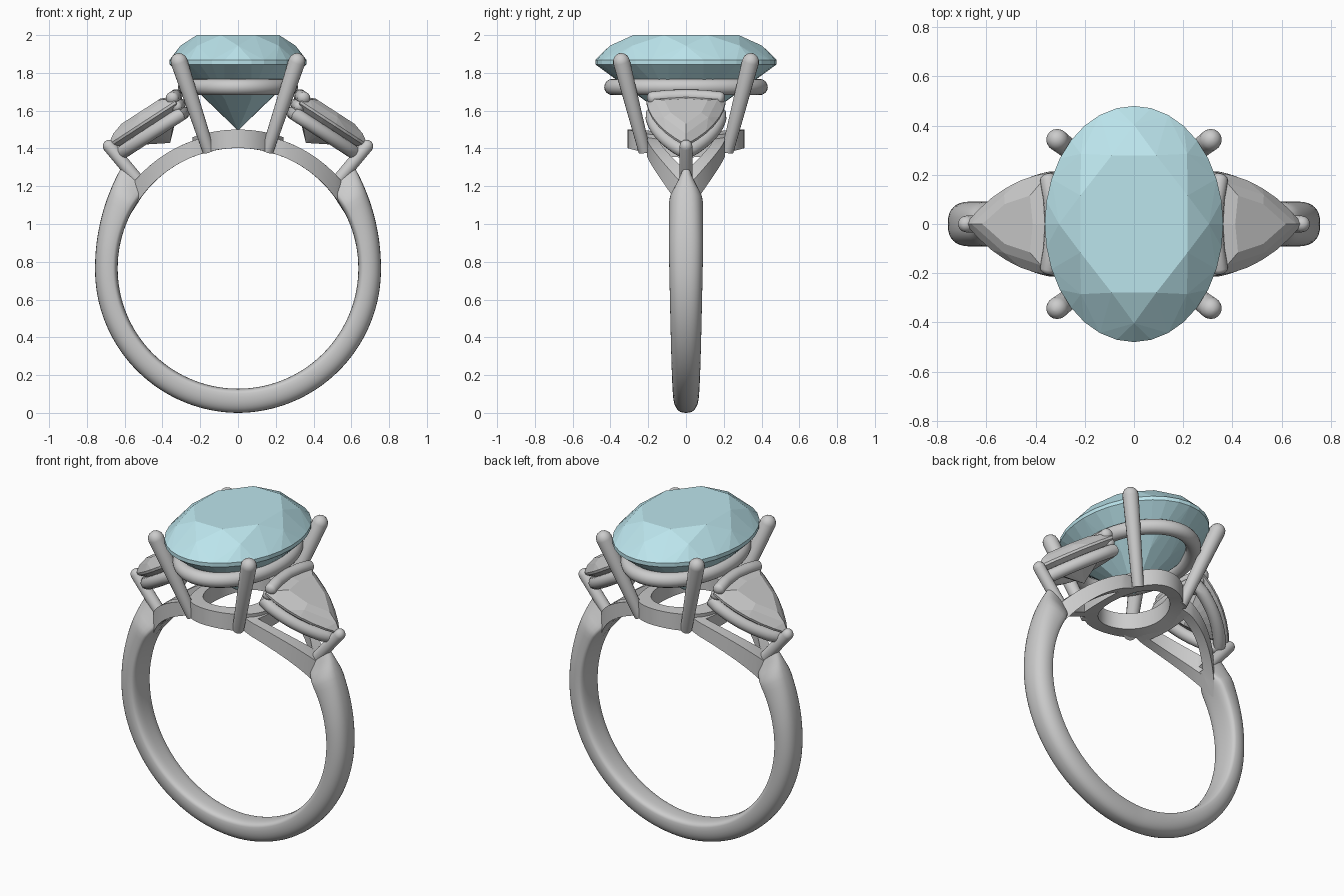
import bpy, bmesh
from math import sin, cos, pi, sqrt, radians, copysign
from mathutils import Vector as V

if "Cube" in bpy.data.objects:
    bpy.data.objects.remove(bpy.data.objects["Cube"])

ZC, RI = 0.765, 0.637          # finger hole centre height and radius


def finish(name, bm, mirror=(False, False), smooth=True):
    bmesh.ops.recalc_face_normals(bm, faces=bm.faces)
    me = bpy.data.meshes.new(name)
    bm.to_mesh(me)
    bm.free()
    ob = bpy.data.objects.new(name, me)
    bpy.context.collection.objects.link(ob)
    if any(mirror):
        m = ob.modifiers.new("Mirror", 'MIRROR')
        m.use_axis = (mirror[0], mirror[1], False)
        m.use_mirror_merge = False
    if smooth:
        bpy.ops.object.select_all(action='DESELECT')
        ob.select_set(True)
        bpy.context.view_layer.objects.active = ob
        bpy.ops.object.shade_smooth_by_angle(angle=radians(40))
    return ob


def loft(name, rings, closed=False, mirror=(False, False)):
    bm = bmesh.new()
    rows = [[bm.verts.new(p) for p in r] for r in rings]
    n = len(rows[0])
    for i in range(len(rows) if closed else len(rows) - 1):
        a, b = rows[i], rows[(i + 1) % len(rows)]
        for j in range(n):
            k = (j + 1) % n
            bm.faces.new((a[j], a[k], b[k], b[j]))
    if not closed:
        bm.faces.new(rows[0])
        bm.faces.new(rows[-1])
    return finish(name, bm, mirror)


def tangent(path, i, closed):
    n = len(path)
    if closed:
        return (path[(i + 1) % n] - path[i - 1]).normalized()
    return (path[min(i + 1, n - 1)] - path[max(i - 1, 0)]).normalized()


def tube(name, path, radii, ref, closed=False, mirror=(False, False), sides=16):
    rings = []
    for i, p in enumerate(path):
        t = tangent(path, i, closed)
        s = t.cross(ref).normalized()
        q = t.cross(s)
        rings.append([p + radii[i] * (s * cos(2 * pi * k / sides) + q * sin(2 * pi * k / sides))
                      for k in range(sides)])
    return loft(name, rings, closed, mirror)


def prong(name, base, tip, r0, r1, mirror):
    d = (tip - base).normalized()
    caps = [radians(a) for a in (0, 25, 50, 70, 86)]
    path = [base] + [tip + d * r1 * sin(a) for a in caps]
    return tube(name, path, [r0] + [r1 * cos(a) for a in caps], V((0, 1, 0)), mirror=mirror)


def hull(name, pts, mirror=(False, False)):
    bm = bmesh.new()
    for p in pts:
        bm.verts.new(p)
    bmesh.ops.convex_hull(bm, input=bm.verts)
    return finish(name, bm, mirror, smooth=False)


def ellipse(a, b, n, z=0.0, shift=0.0):
    return [V((a * cos(2 * pi * (i + shift) / n), b * sin(2 * pi * (i + shift) / n), z)) for i in range(n)]


def trillion(base, apex, half, n, back):
    # three bowed sides; 'back' bows the base side
    L = apex - base
    c = [V((apex, 0)), V((base, half)), V((base, -half))]
    ctl = [V((base + .56 * L, half * .9)), V((base + back, 0)), V((base + .56 * L, -half * .9))]
    out = []
    for k in range(3):
        p, q, m = c[k], c[(k + 1) % 3], ctl[k]
        for i in range(n):
            t = i / n
            out.append(p * (1 - t) ** 2 + m * 2 * t * (1 - t) + q * t * t)
    return out


def side(u, v, n):             # tilted frame of the right-hand side stone
    return V((0.33 + .839 * u + .545 * n, v, 1.645 - .545 * u + .839 * n))


# Shank: swept section, thicker and pinched at its upper ends
def shank_section(deg):
    e = abs(deg + 90)          # degrees away from the bottom
    w = .066 + .025 * min(e / 100, 1)
    w *= 1 - .68 * max(0, (e - 122) / 9)
    ro = .765 - .008 * min(e / 90, 1) + .06 * (max(0, e - 90) / 41) ** 2
    rm = RI + .045
    a, ring = radians(deg), []
    for k in range(32):
        c, s = cos(2 * pi * k / 32), sin(2 * pi * k / 32)
        y = w * copysign(abs(c) ** .75, c)
        r = rm + (ro - rm) * s if s > 0 else rm - .045 * abs(s) ** .5
        ring.append(V((r * cos(a), y, ZC + r * sin(a))))
    return ring


loft("shank", [shank_section(-90 - 131 + 262 * i / 96) for i in range(97)])


# Gallery: flat straps that follow the finger circle
def strap(name, plan, w, h, mirror=(False, False)):
    rings = []
    for i, p in enumerate(plan):
        t = tangent(plan, i, True)
        nrm = V((t.y, -t.x, 0))
        ring = []
        for o, up in ((-w, 0), (w, 0), (w, h), (-w, h)):
            q = p + nrm * o
            R = RI + up
            ring.append(V((q.x, q.y, ZC + sqrt(R * R - q.x ** 2))))
        rings.append(ring)
    return loft(name, rings, True, mirror)


strap("centre_base_ring", ellipse(.205, .272, 64), .037, .098)
strap("side_gallery_loop", [V((p.x, p.y, 0)) for p in trillion(.2, .54, .18, 14, .03)],
      .03, .08, (True, False))

# Centre setting: rail under the stone and four prongs
tube("centre_rail", ellipse(.275, .39, 64, 1.725), [.043] * 64, V((0, 0, 1)), True)
prong("centre_prong", V((.155, .22, 1.385)), V((.312, .342, 1.86)), .032, .045, (True, True))

# Centre stone: oval brilliant cut
A, B = .363, .48
gem = hull("centre_stone",
           ellipse(A * .65, B * .63, 8, 2.0, .5) + ellipse(A * .84, B * .84, 8, 1.944)
           + ellipse(A, B, 32, 1.868) + ellipse(A, B, 32, 1.845)
           + ellipse(A * .5, B * .5, 8, 1.66, .5) + [V((0, 0, 1.495))])
mat = bpy.data.materials.new("pale_blue")
mat.diffuse_color = (.50, .78, .84, 1)
mat.use_nodes = True
mat.node_tree.nodes["Principled BSDF"].inputs["Base Color"].default_value = mat.diffuse_color
gem.data.materials.append(mat)

# Side stones: tilted trillion cut
mid = V((.16, 0))
pts = [side(.142, 0, -.165)]
for scale, n, count in ((1, .006, 6), (1, -.008, 6), (.8, .04, 2), (.55, .06, 2)):
    for p in trillion(0, .42, .21, count, -.05):
        q = mid + (p - mid) * scale
        pts.append(side(q.x, q.y, n))
hull("side_stone", pts, (True, False))

# Side settings: seat loop, bars along the stone's base, end prong
seat = [side(p.x, p.y, -.068) for p in trillion(.02, .385, .182, 12, -.04)]
tube("side_seat", seat, [.036] * len(seat), V((.545, 0, .839)), True, (True, False))


def bar(name, u, n, r, half):
    ys = [-1, -.985, -.95, -.9, -.5, 0, .5, .9, .95, .985, 1]
    rr = [.1, .5, .85, 1, 1, 1, 1, 1, .85, .5, .1]
    tube(name, [side(u + .03 * y * y, y * half, n) for y in ys], [r * k for k in rr],
         V((0, 0, 1)), mirror=(True, False))


bar("side_upper_bar", -.02, .028, .034, .205)
bar("side_lower_bar", -.015, -.022, .03, .2)
prong("side_end_prong", V((.505, 0, 1.2)), V((.682, 0, 1.412)), .034, .034, (True, False))
